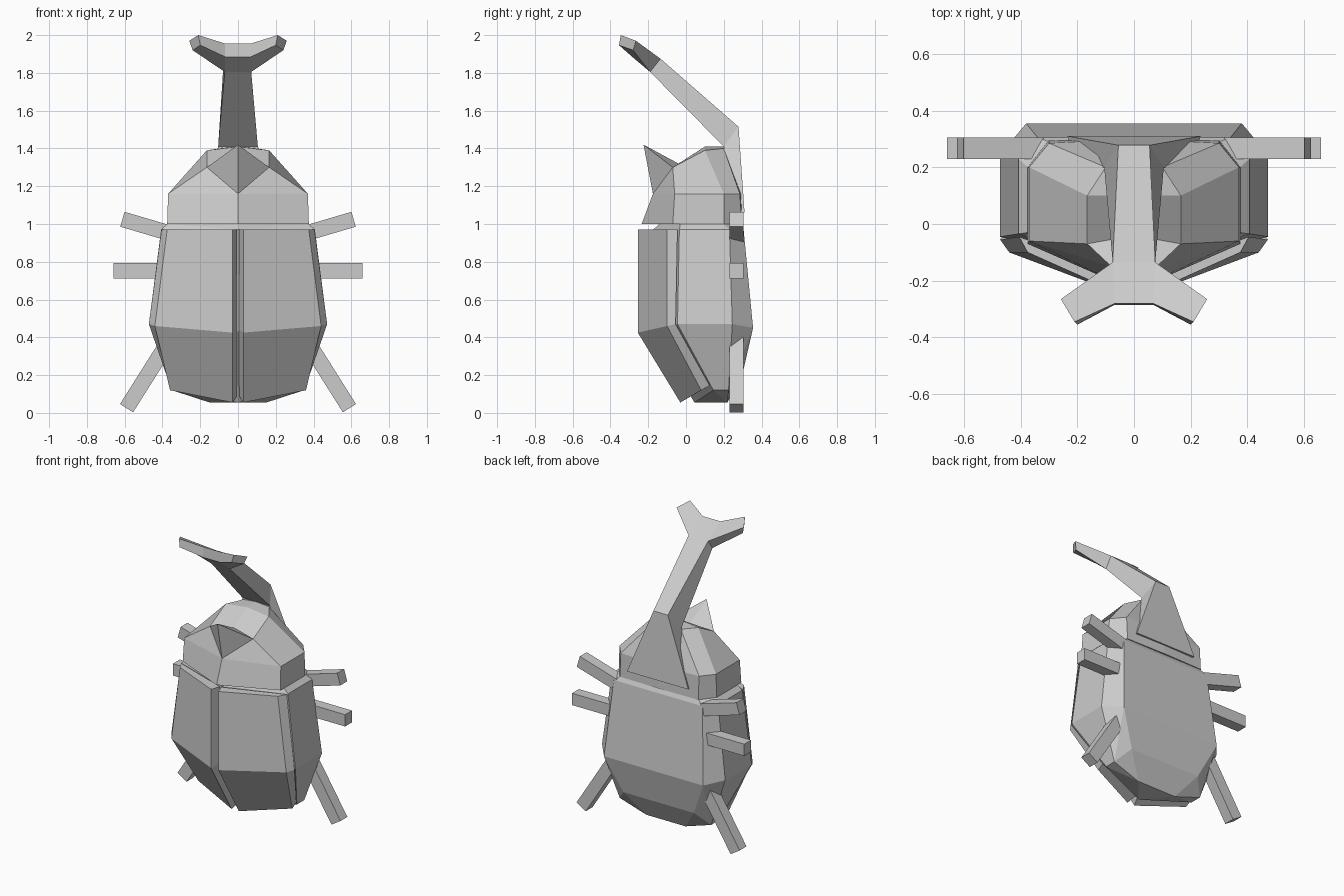
import bpy, bmesh
from mathutils import Vector

cube = bpy.data.objects.get("Cube")
if cube:
    bpy.data.objects.remove(cube, do_unlink=True)

# One plain grey for the whole beetle
grey = bpy.data.materials.new("shell_grey")
grey.use_nodes = True
COLOUR = (0.6, 0.6, 0.6, 1)
grey.diffuse_color = COLOUR
grey.node_tree.nodes["Principled BSDF"].inputs["Base Color"].default_value = COLOUR


def finish(name, bm):
    """Turn a bmesh into a flat-shaded object."""
    bmesh.ops.recalc_face_normals(bm, faces=bm.faces)
    mesh = bpy.data.meshes.new(name)
    bm.to_mesh(mesh)
    bm.free()
    mesh.materials.append(grey)
    obj = bpy.data.objects.new(name, mesh)
    bpy.context.collection.objects.link(obj)
    return obj


def flip(points, side=-1):
    return [(side * x, y, z) for x, y, z in points]


def hull(name, half):
    """Convex body from one half of its corner points."""
    bm = bmesh.new()
    for p in half + [q for q in flip(half) if q[0] != 0]:
        bm.verts.new(p)
    bmesh.ops.convex_hull(bm, input=bm.verts)
    bmesh.ops.dissolve_limit(bm, angle_limit=0.03, verts=bm.verts, edges=bm.edges)
    return finish(name, bm)


def loft(name, rings):
    """Skin a row of equal rings and cap both ends."""
    bm = bmesh.new()
    rows = [[bm.verts.new(p) for p in ring] for ring in rings]
    n = len(rows[0])
    for a, b in zip(rows, rows[1:]):
        for i in range(n):
            j = (i + 1) % n
            bm.faces.new((a[i], a[j], b[j], b[i]))
    bm.faces.new(rows[0])
    bm.faces.new(rows[-1])
    return finish(name, bm)


def mirrored_mesh(name, points, faces):
    """Half mesh joined with its mirror image on x = 0."""
    bm = bmesh.new()
    for pts in (points, flip(points)):
        verts = [bm.verts.new(p) for p in pts]
        for f in faces:
            bm.faces.new([verts[i] for i in f])
    bmesh.ops.remove_doubles(bm, verts=bm.verts, dist=0.0005)
    return finish(name, bm)


# Abdomen: faceted belly block under the wing cases
hull("abdomen", [
    (0, -0.14, 1.0), (0.375, -0.03, 1.0), (0.375, 0.20, 1.0), (0.30, 0.29, 1.0),
    (0, -0.175, 0.97), (0.407, -0.035, 0.97), (0.407, 0.23, 0.97), (0.34, 0.305, 0.97),
    (0, -0.18, 0.43), (0.472, -0.045, 0.47), (0.472, 0.245, 0.47), (0.38, 0.355, 0.45),
    (0, 0.045, 0.055), (0.35, 0.145, 0.12), (0.35, 0.225, 0.12),
    (0.27, 0.30, 0.21), (0.15, 0.22, 0.055)])

# Thorax and head, rising to a short spike in front
mirrored_mesh("thorax", [
    (0, -0.235, 1.0), (0.375, -0.07, 1.0), (0.375, 0.20, 1.0), (0.30, 0.295, 1.0), (0, 0.30, 1.0),
    (0, -0.175, 1.16), (0.37, -0.06, 1.16), (0.37, 0.20, 1.16), (0.30, 0.285, 1.16), (0, 0.30, 1.16),
    (0, -0.225, 1.42), (0.165, -0.07, 1.30), (0, -0.04, 1.32),
    (0.165, 0.10, 1.39), (0, 0.10, 1.41), (0.10, 0.20, 1.40), (0, 0.20, 1.41)],
    [(4, 3, 2, 1, 0), (0, 1, 6, 5), (1, 2, 7, 6), (2, 3, 8, 7), (3, 4, 9, 8),
     (5, 6, 11), (5, 11, 10), (10, 11, 12), (11, 13, 14, 12), (6, 7, 13, 11),
     (7, 8, 15, 13), (8, 9, 16, 15), (13, 15, 16, 14)])


# Horn: each ring is an upper pair and a lower pair of corners
def horn_ring(upper, lower):
    (ux, uy, uz), (lx, ly, lz) = upper, lower
    return [(-ux, uy, uz), (ux, uy, uz), (lx, ly, lz), (-lx, ly, lz)]


neck = ((0.075, -0.135, 1.875), (0.07, -0.19, 1.805))
notch = ((0.068, -0.28, 1.955), (0.068, -0.285, 1.885))
loft("horn", [
    horn_ring((0.235, 0.31, 1.06), (0.20, 0.20, 1.06)),
    horn_ring((0.055, 0.278, 1.515), (0.105, 0.20, 1.41)),
    horn_ring(*neck),
    horn_ring(*notch)])

# Paired parts
for side, word in ((1, "left"), (-1, "right")):
    # Fork prong at the end of the horn
    loft(f"horn_prong_{word}", [flip(r, side) for r in (
        [neck[0], notch[0], notch[1], neck[1]],
        [(0.258, -0.265, 1.97), (0.21, -0.345, 2.0),
         (0.20, -0.355, 1.947), (0.24, -0.28, 1.92)])])

    # Wing case: thick plate bent at its widest point
    loft(f"wing_case_{word}", [flip(r, side) for r in (
        [(0.028, -0.255, 0.97), (0.375, -0.10, 0.97), (0.405, -0.045, 0.97), (0.006, -0.19, 0.97)],
        [(0.028, -0.255, 0.425), (0.44, -0.10, 0.46), (0.472, -0.055, 0.47), (0.006, -0.19, 0.44)],
        [(0.028, -0.03, 0.055), (0.36, 0.08, 0.12), (0.36, 0.125, 0.145), (0.006, 0.03, 0.09)])])

    # Legs: square bars pointing outward
    for leg, start, end in (("front", (0.33, 0.942), (0.612, 1.025)),
                            ("middle", (0.35, 0.752), (0.66, 0.752)),
                            ("rear", (0.33, 0.437), (0.59, 0.025))):
        a, b = Vector(start), Vector(end)
        d = (b - a).normalized() * 0.041
        across = Vector((-d.y, d.x))
        loft(f"{leg}_leg_{word}", [
            flip([((c + s * across).x, y, (c + s * across).y)
                  for s, y in ((1, 0.23), (1, 0.305), (-1, 0.305), (-1, 0.23))], side)
            for c in (a, b)])
